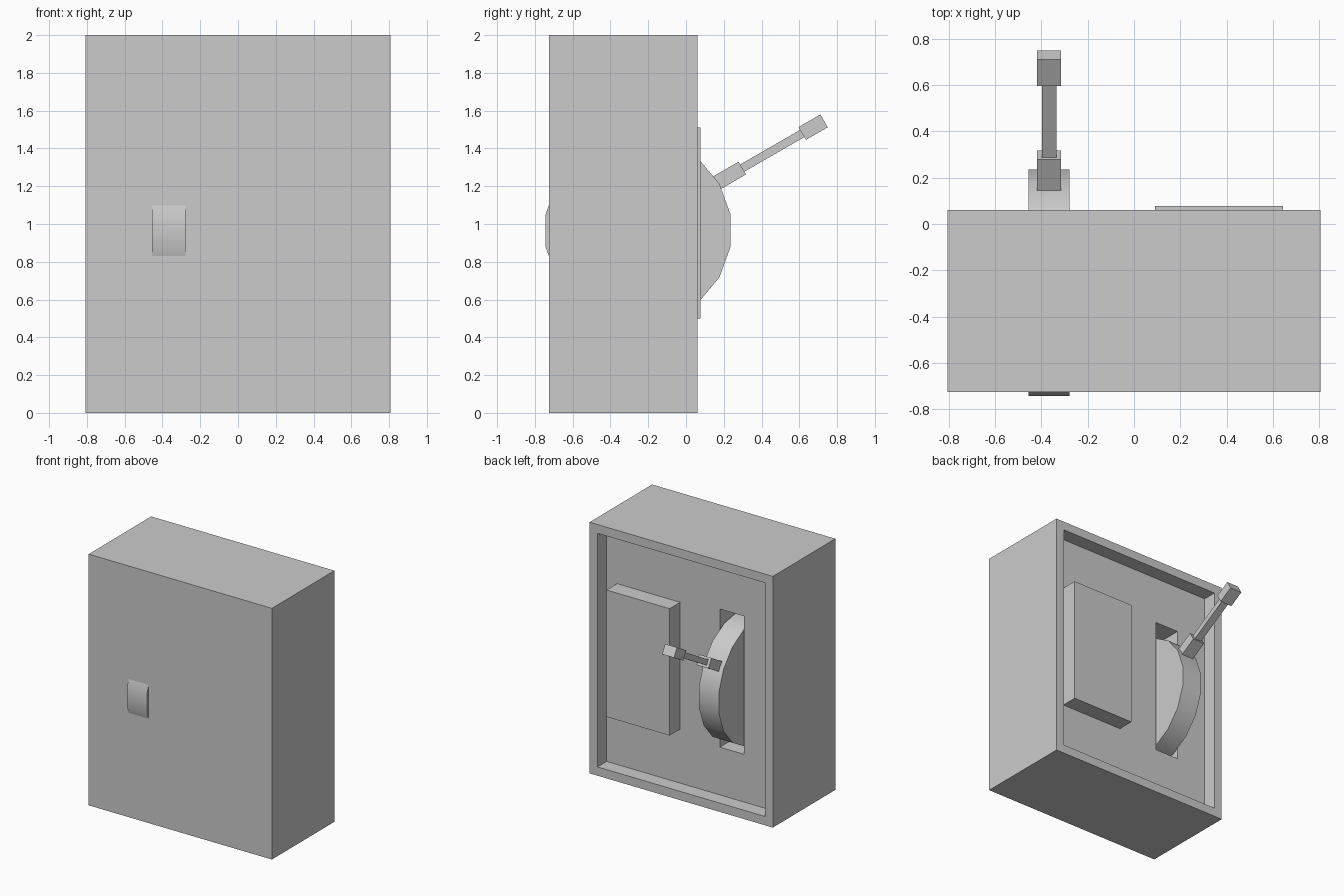
import bpy
from math import radians, cos, sin
from mathutils import Vector

cube = bpy.data.objects.get("Cube")
if cube:
    bpy.data.objects.remove(cube, do_unlink=True)

grey = bpy.data.materials.new("light_grey")
grey.use_nodes = True
colour = (0.6, 0.6, 0.6, 1)
grey.diffuse_color = colour
grey.node_tree.nodes["Principled BSDF"].inputs["Base Color"].default_value = colour


def block(name, low, high):
    """Axis-aligned box between two corners."""
    low, high = Vector(low), Vector(high)
    bpy.ops.mesh.primitive_cube_add(size=1, location=(low + high) / 2)
    ob = bpy.context.object
    ob.name = name
    ob.scale = high - low
    bpy.ops.object.transform_apply(location=False, rotation=False)
    ob.data.materials.append(grey)
    return ob


def cut(target, cutter):
    """Subtract a helper box and bake the result."""
    mod = target.modifiers.new("cut", 'BOOLEAN')
    mod.operation = 'DIFFERENCE'
    mod.solver = 'EXACT'
    mod.object = cutter
    cutter.hide_render = True
    bpy.context.view_layer.objects.active = target
    bpy.ops.object.modifier_apply(modifier=mod.name)
    bpy.data.objects.remove(cutter, do_unlink=True)


# Housing with a recessed back and a slot for the wheel
W, FRONT, BACK, FLOOR, RIM = 0.807, -0.726, 0.06, -0.055, 0.07
housing = block("housing", (-W, FRONT, 0), (W, BACK, 2))
cut(housing, block("recess_cutter", (RIM - W, FLOOR, RIM), (W - RIM, 0.3, 2 - RIM)))
cut(housing, block("slot_cutter", (-0.472, -0.70, 0.45), (-0.26, 0.3, 1.55)))

# Raised panel on the recess floor
block("raised_panel", (0.09, FLOOR - 0.01, 0.5), (0.645, 0.078, 1.51))

# Wheel passing through the housing
AXIS_X = -0.367
bpy.ops.mesh.primitive_cylinder_add(vertices=18, radius=0.497, depth=0.176,
                                    location=(AXIS_X, -0.254, 0.965))
wheel = bpy.context.object
wheel.name = "wheel"
wheel.rotation_euler = (radians(90), 0, radians(90))
wheel.data.materials.append(grey)
bpy.ops.object.shade_smooth_by_angle(angle=radians(30))

# Lever: collar, rod and grip along one tilted axis
TILT = radians(30)
tip = Vector((AXIS_X, 0.731, 1.546))
axis = Vector((0, cos(TILT), sin(TILT)))
for name, start, end, width, thick in (
        ("lever_collar", 0.5, 0.68, 0.105, 0.078),
        ("lever_rod", 0.12, 0.52, 0.062, 0.044),
        ("lever_grip", 0, 0.134, 0.105, 0.078)):
    half = (end - start) / 2
    part = block(name, (-width / 2, -half, -thick / 2), (width / 2, half, thick / 2))
    part.location = tip - axis * (start + half)
    part.rotation_euler.x = TILT
